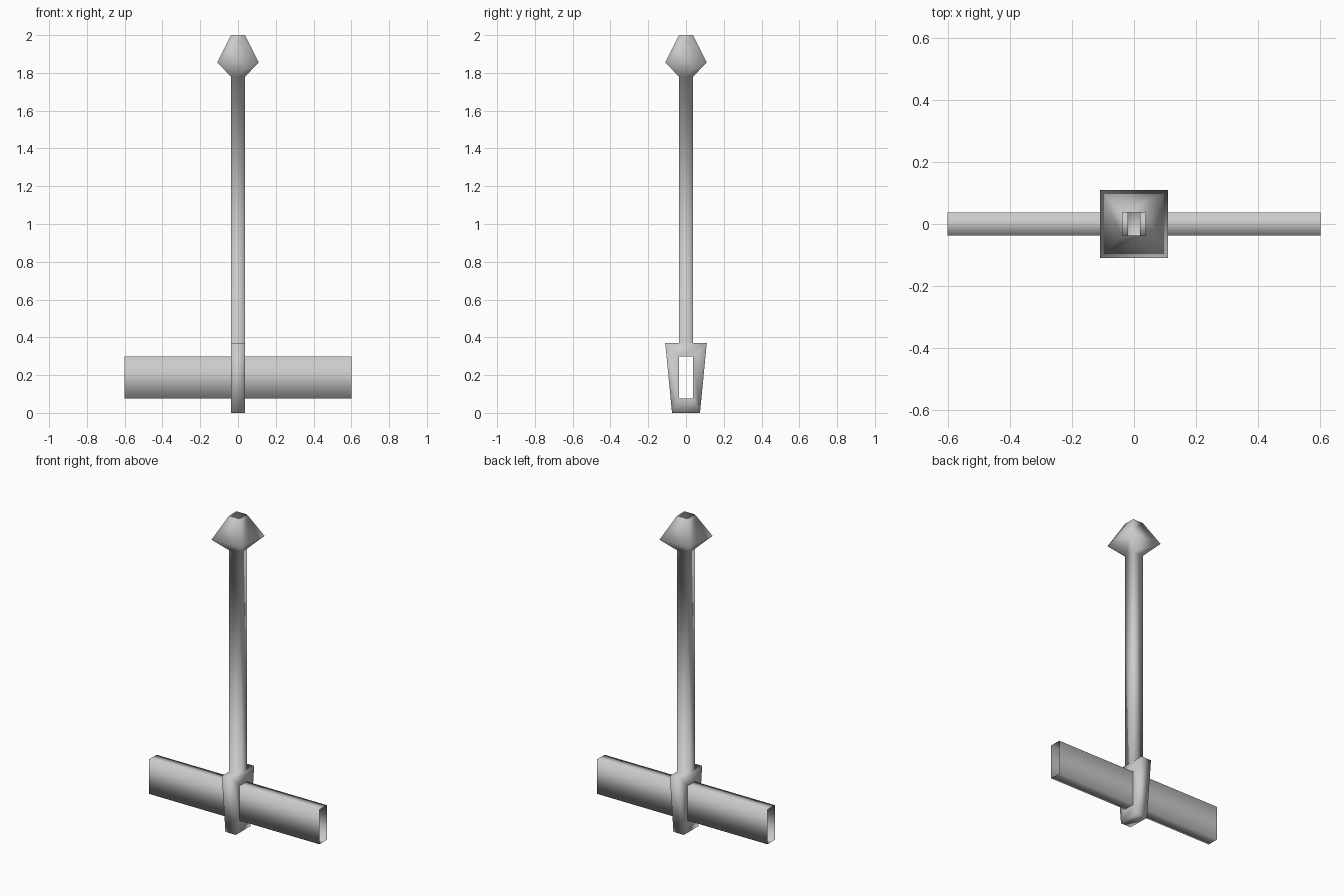
import bpy, bmesh

if "Cube" in bpy.data.objects:
    bpy.data.objects.remove(bpy.data.objects["Cube"])

W = 0.037                      # half width of shaft, guard and bars
Z0, Z1 = 0.077, 0.298          # bottom and top of the bars


def ring(bm, hx, hy, z):
    return [bm.verts.new((x, y, z)) for x, y in
            ((-hx, -hy), (hx, -hy), (hx, hy), (-hx, hy))]


def side_ring(bm, x, corners):
    return [bm.verts.new((x, y, z)) for y, z in corners]


def bridge(bm, a, b, sides=range(4)):
    for i in sides:
        j = (i + 1) % 4
        bm.faces.new((a[i], a[j], b[j], b[i]))


def finish(bm, name):
    bmesh.ops.recalc_face_normals(bm, faces=bm.faces)
    for f in bm.faces:
        f.smooth = True
    me = bpy.data.meshes.new(name)
    bm.to_mesh(me)
    bm.free()
    ob = bpy.data.objects.new(name, me)
    bpy.context.collection.objects.link(ob)
    return ob


WINDOW = [(-W, Z0), (W, Z0), (W, Z1), (-W, Z1)]

# Post: tapered guard, square shaft and flared head with an open top
bm = bmesh.new()
base = ring(bm, W, 0.074, 0)
shoulder = ring(bm, W, 0.11, 0.37)
neck = ring(bm, W, W, 0.37)
bm.faces.new(base)
bridge(bm, base, shoulder, (0, 2))
bridge(bm, shoulder, neck, (0, 2))
prev = neck
for h, z in ((W, 1.78), (0.11, 1.855), (W, 2.0)):
    cur = ring(bm, h, h, z)
    bridge(bm, prev, cur)
    prev = cur

# Guard sides: frames around the bar openings
for x, lo, hi in ((-W, 0, 3), (W, 1, 2)):
    outer = [base[lo], base[hi], shoulder[hi], shoulder[lo]]
    bridge(bm, outer, side_ring(bm, x, WINDOW))
finish(bm, "post")

# Crossbars: open-ended tubes reaching slightly inside the guard
for name, s in (("left_bar", -1), ("right_bar", 1)):
    bm = bmesh.new()
    bridge(bm, side_ring(bm, s * 0.02, WINDOW), side_ring(bm, s * 0.6, WINDOW))
    # open tubes: make every face point away from the bar's axis
    ob = finish(bm, name)
    centre_z = (Z0 + Z1) / 2
    for p in ob.data.polygons:
        c = p.center
        if p.normal.y * c.y + p.normal.z * (c.z - centre_z) < 0:
            p.flip()
